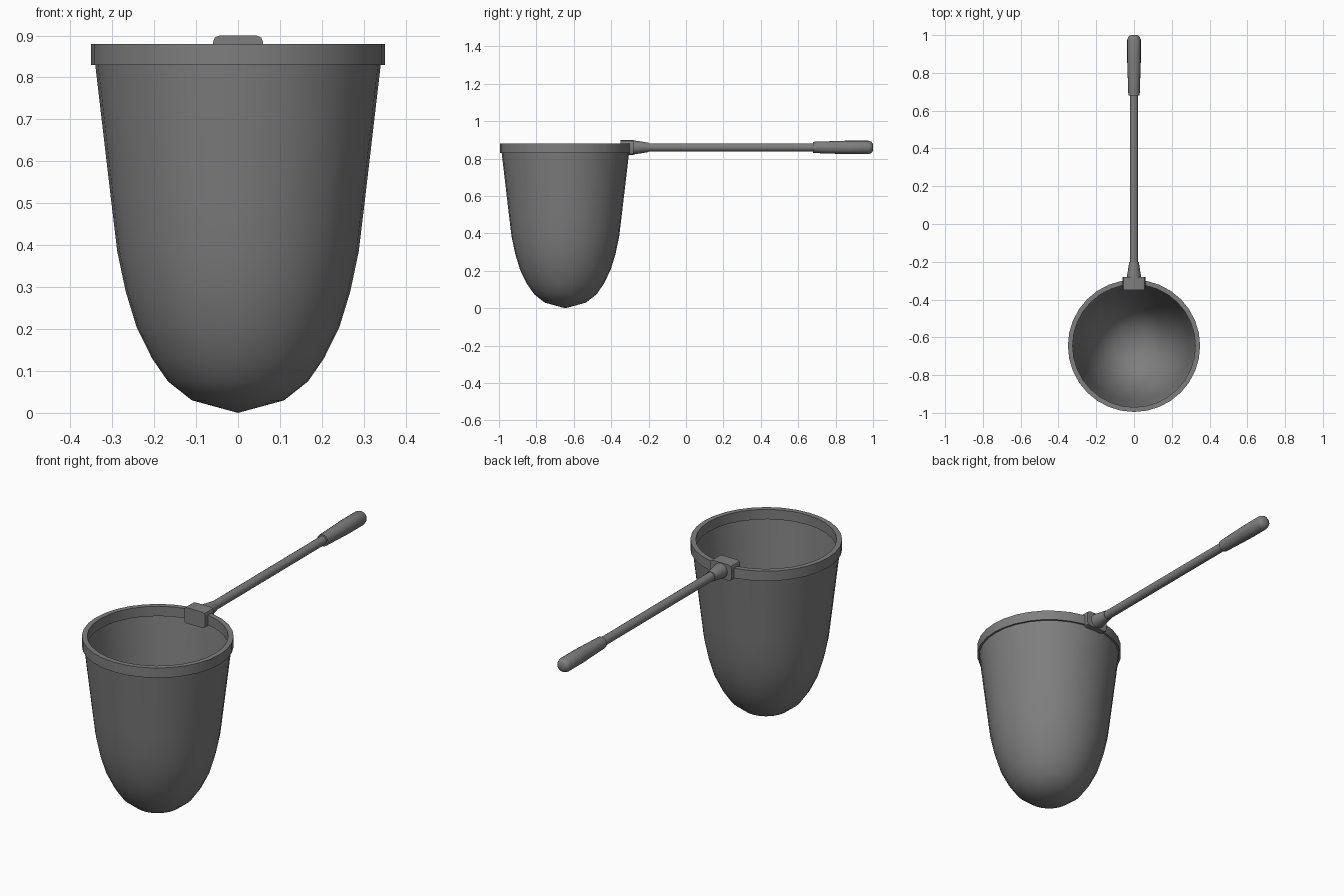
import bpy, bmesh, math
from mathutils import Matrix

cube = bpy.data.objects.get("Cube")
if cube:
    bpy.data.objects.remove(cube, do_unlink=True)

metal = bpy.data.materials.new("grey metal")
metal.use_nodes = True
GREY = (0.21, 0.21, 0.21, 1)
metal.diffuse_color = GREY
metal.node_tree.nodes["Principled BSDF"].inputs["Base Color"].default_value = GREY

CUP = Matrix.Translation((0, -0.645, 0))
ROD_Z = 0.86
# Turns a lathe axis from +z to +y at the handle height
ALONG_Y = Matrix.Translation((0, 0, ROD_Z)) @ Matrix.Rotation(-math.pi / 2, 4, 'X')


def finish(bm, name, angle=35):
    mesh = bpy.data.meshes.new(name)
    bm.to_mesh(mesh)
    bm.free()
    mesh.materials.append(metal)
    obj = bpy.data.objects.new(name, mesh)
    bpy.context.collection.objects.link(obj)
    bpy.ops.object.select_all(action='DESELECT')
    obj.select_set(True)
    bpy.context.view_layer.objects.active = obj
    bpy.ops.object.shade_smooth_by_angle(angle=math.radians(angle))
    return obj


def lathe(name, profile, matrix, sides, closed=False, angle=35):
    """Spin (radius, height) points round the axis."""
    bm = bmesh.new()
    verts = [bm.verts.new((r, 0, h)) for r, h in profile]
    edges = [bm.edges.new(pair) for pair in zip(verts, verts[1:])]
    if closed:
        edges.append(bm.edges.new((verts[-1], verts[0])))
    bmesh.ops.spin(bm, geom=verts + edges, axis=(0, 0, 1), cent=(0, 0, 0),
                   angle=math.tau, steps=sides, use_merge=True)
    bmesh.ops.remove_doubles(bm, verts=bm.verts, dist=0.0002)
    bmesh.ops.recalc_face_normals(bm, faces=bm.faces)
    bm.transform(matrix)
    return finish(bm, name, angle)


# Deep round-bottomed cup, a thin shell
outer = [(0, 0.0), (0.11, 0.03), (0.167, 0.075), (0.205, 0.13), (0.242, 0.205),
         (0.268, 0.29), (0.288, 0.385), (0.303, 0.51), (0.341, 0.835)]
inner = [(max(r - 0.004, 0), h + 0.004) for r, h in reversed(outer)]
lathe("cup", outer + inner, CUP, 32, angle=50)

# Flat band round the mouth
lathe("rim_band", [(0.35, 0.83), (0.35, 0.88), (0.325, 0.88), (0.325, 0.83)],
      CUP, 32, closed=True)

# Bracket gripping the rim, with its long edges rounded off
bm = bmesh.new()
bmesh.ops.create_cube(bm, size=1, matrix=Matrix.Translation((0, -0.315, ROD_Z))
                      @ Matrix.Diagonal((0.12, 0.07, 0.08, 1)))
long_edges = [e for e in bm.edges
              if abs(e.verts[0].co.y - e.verts[1].co.y) > 0.05]
bmesh.ops.bevel(bm, geom=long_edges, offset=0.016, segments=2, profile=0.5,
                affect='EDGES')
finish(bm, "rim_bracket", 30)

# Tapered socket, rod and grip
lathe("handle_socket", [(0, -0.29), (0.037, -0.29), (0.037, -0.275),
                        (0.025, -0.2), (0, -0.2)], ALONG_Y, 16)
lathe("handle_rod", [(0, -0.22), (0.022, -0.22), (0.022, 0.7), (0, 0.7)],
      ALONG_Y, 16)
lathe("handle_grip", [(0, 0.68), (0.03, 0.68), (0.036, 0.86), (0.036, 0.975),
                      (0.03, 0.992), (0.018, 1.0), (0, 1.0)], ALONG_Y, 16, angle=40)
